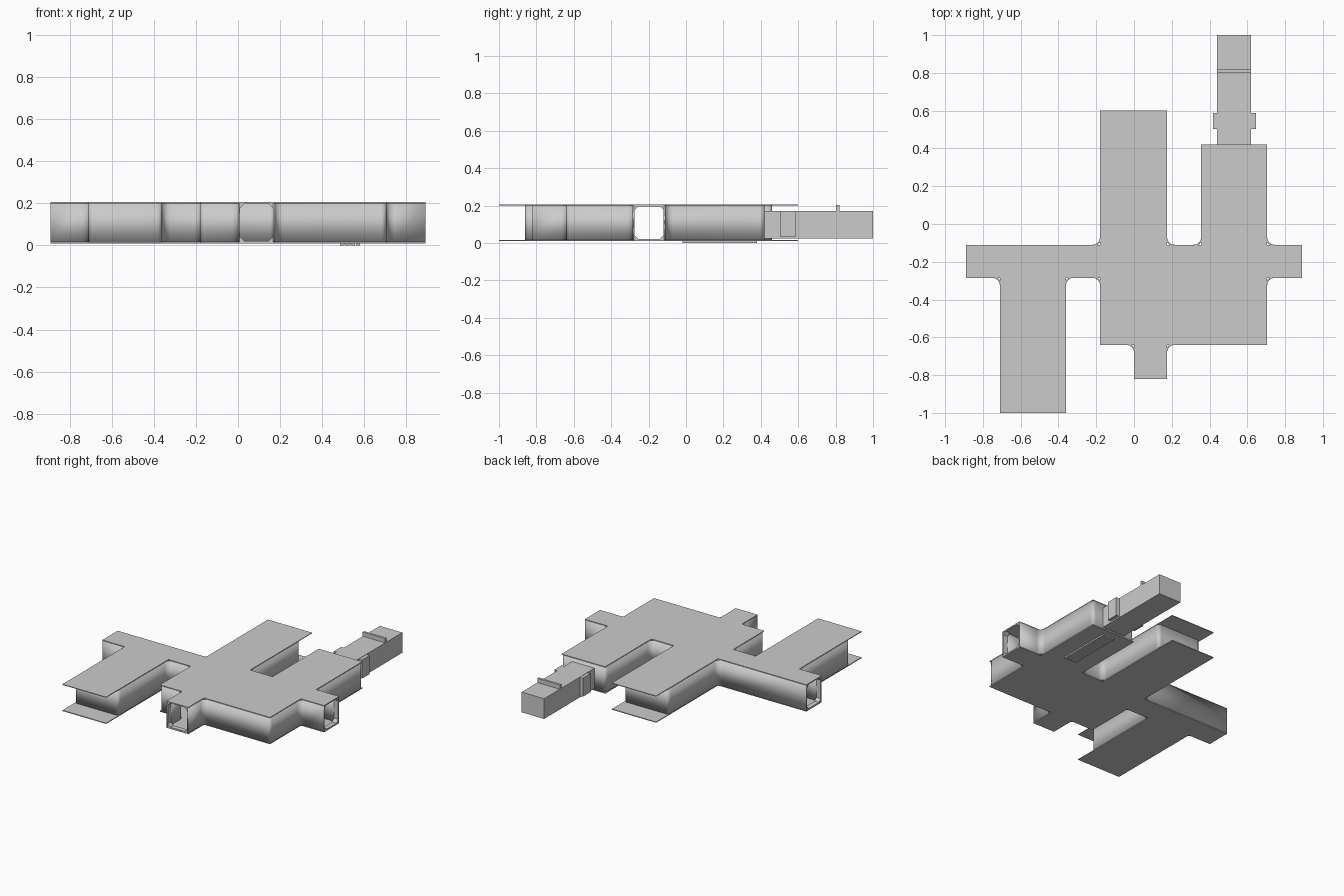
import bpy, bmesh, math
from mathutils import Vector

if "Cube" in bpy.data.objects:
    bpy.data.objects.remove(bpy.data.objects["Cube"])

TUBE_X, TUBE_Y = 0.89, -0.82   # where the three open corridor ends lie


def outline(south, north):
    """Counter-clockwise floor plan; the two hall ends are adjustable."""
    return [Vector(p) for p in (
        (-.89, -.285), (-.71, -.285), (-.71, south), (-.36, south),
        (-.36, -.285), (-.18, -.285), (-.18, -.64), (0, -.64),
        (0, -.82), (.175, -.82), (.175, -.64), (.705, -.64),
        (.705, -.285), (.89, -.285), (.89, -.11), (.705, -.11),
        (.705, .42), (.355, .42), (.355, -.11), (.175, -.11),
        (.175, north), (-.18, north), (-.18, -.11), (-.89, -.11))]


def is_tube(p):
    return abs(abs(p.x) - TUBE_X) < 1e-4 or abs(p.y - TUBE_Y) < 1e-4


def rounded(pts, concave_r, convex_r, steps=6):
    """Round every corner except those at the open corridor ends."""
    out = []
    for i, p in enumerate(pts):
        a = (pts[i - 1] - p).normalized()
        b = (pts[(i + 1) % len(pts)] - p).normalized()
        r = concave_r if a.cross(b) > 0 else convex_r
        if is_tube(p) or r == 0:
            out.append(p)
            continue
        c = p + (a + b) * r
        for k in range(steps + 1):
            t = k / steps * math.pi / 2
            out.append(c - b * r * math.cos(t) - a * r * math.sin(t))
    return out


def finish(name, bm, normals=True):
    if normals:
        bmesh.ops.recalc_face_normals(bm, faces=bm.faces)
    mesh = bpy.data.meshes.new(name)
    bm.to_mesh(mesh)
    bm.free()
    ob = bpy.data.objects.new(name, mesh)
    bpy.context.collection.objects.link(ob)
    return ob


def plate(name, pts, z0, z1):
    bm = bmesh.new()
    face = bm.faces.new([bm.verts.new((p.x, p.y, z0)) for p in pts])
    top = bmesh.ops.extrude_face_region(bm, geom=[face])
    for v in top["geom"]:
        if isinstance(v, bmesh.types.BMVert):
            v.co.z = z1
    return finish(name, bm)


def box(name, x, y, z):
    return plate(name, [Vector(p) for p in
                        ((x[0], y[0]), (x[1], y[0]), (x[1], y[1]), (x[0], y[1]))], *z)


def open_edge(a, b):
    same_x = abs(a.x - b.x) < 1e-4 and abs(abs(a.x) - TUBE_X) < 1e-4
    same_y = abs(a.y - b.y) < 1e-4 and abs(a.y - TUBE_Y) < 1e-4
    return same_x or same_y


def walls(name, pts, z0, z1, thickness):
    bm = bmesh.new()
    lo = [bm.verts.new((p.x, p.y, z0)) for p in pts]
    hi = [bm.verts.new((p.x, p.y, z1)) for p in pts]
    for i in range(len(pts)):
        j = (i + 1) % len(pts)
        if not open_edge(pts[i], pts[j]):
            bm.faces.new((lo[i], lo[j], hi[j], hi[i]))
    ob = finish(name, bm, False)
    mod = ob.modifiers.new("thickness", 'SOLIDIFY')
    mod.thickness = thickness
    mod.offset = -1
    return ob


def cut_rect(half, z0, z1, c):
    """Rectangle with chamfered corners."""
    return [(-half + c, z0), (half - c, z0), (half, z0 + c), (half, z1 - c),
            (half - c, z1), (-half + c, z1), (-half, z1 - c), (-half, z0 + c)]


def door_frame(name, place):
    """Ring inside a corridor end; place(u, depth) gives x and y."""
    bm = bmesh.new()
    rings = []
    for depth, prof in ((0, cut_rect(.086, .016, .2, .002)),
                        (0, cut_rect(.078, .021, .196, .02)),
                        (.035, cut_rect(.078, .021, .196, .02)),
                        (.035, cut_rect(.086, .016, .2, .002))):
        rings.append([bm.verts.new((*place(u, depth), z)) for u, z in prof])
    for r in range(4):
        a, b = rings[r], rings[(r + 1) % 4]
        for i in range(8):
            j = (i + 1) % 8
            bm.faces.new((a[i], a[j], b[j], b[i]))
    return finish(name, bm)


# floor and roof plates overhang the two hall ends
plan = outline(-1, .6)
plate("floor", plan, .01, .016)
plate("roof", plan, .2, .205)

# thin outer walls with rounded corners
shell = walls("outer_walls", rounded(outline(-.86, .46), .04, .025), .016, .2, .008)
bpy.ops.object.select_all(action='DESELECT')
shell.select_set(True)
bpy.context.view_layer.objects.active = shell
bpy.ops.object.shade_smooth_by_angle(angle=math.radians(30))

# frames at the three open corridor ends
door_frame("west_frame", lambda u, d: (-.889 + d, -.1975 + u))
door_frame("east_frame", lambda u, d: (.889 - d, -.1975 + u))
door_frame("south_frame", lambda u, d: (.0875 + u, -.819 + d))

# docked module with its collar and roof rib
box("docked_module", (.44, .62), (.415, 1), (.025, .172))
for x0, x1, side in ((.417, .445, "left"), (.615, .646, "right")):
    box(side + "_collar", (x0, x1), (.503, .588), (.035, .17))
box("module_rib", (.44, .62), (.803, .82), (.17, .203))

# raised strips under the floor
for i in range(4):
    x = .485 + i * .025
    box("underside_strip_%d" % (i + 1), (x, x + .02), (-.02, .38), (0, .011))
